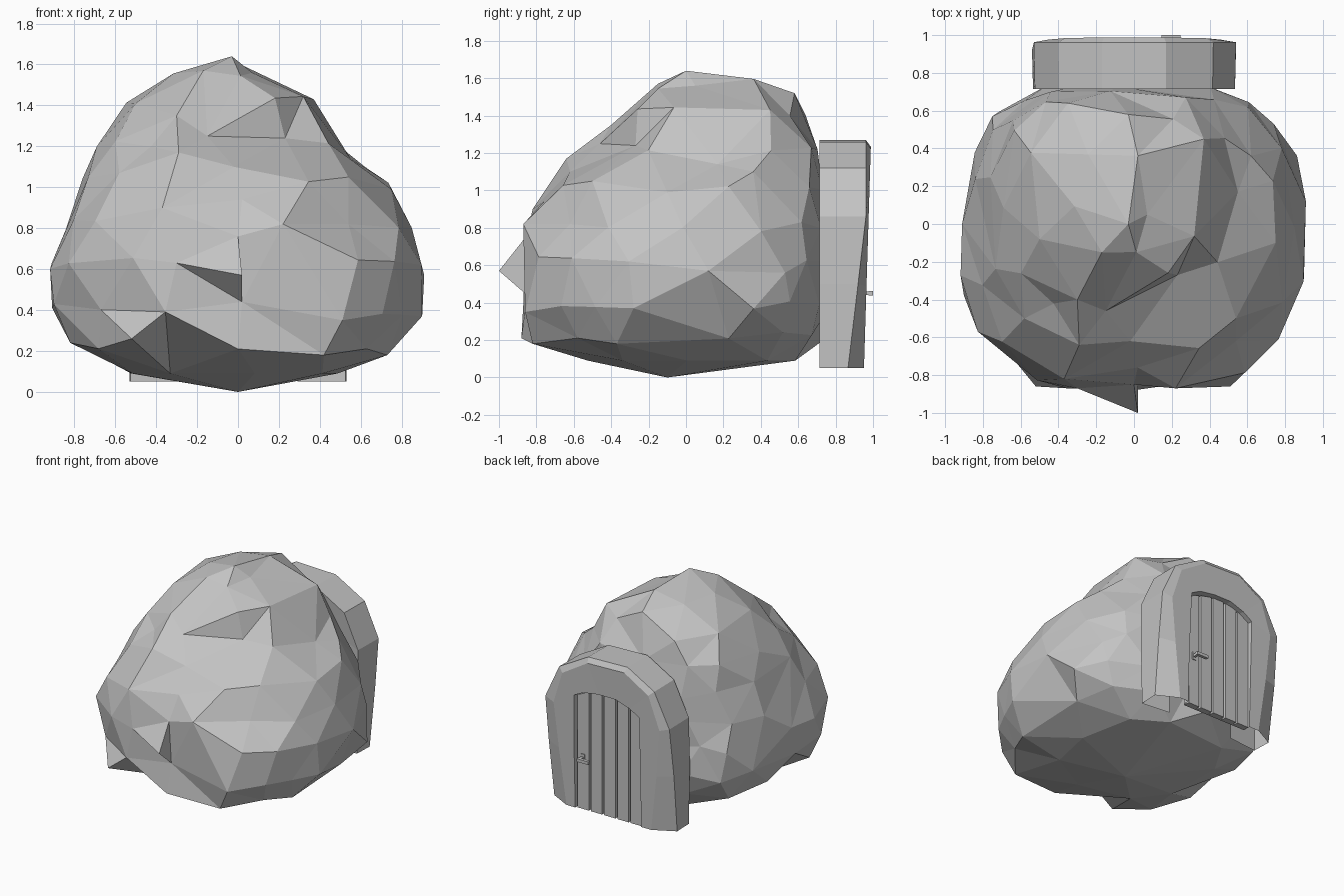
import bpy, bmesh, math, random
from mathutils import Vector

random.seed(4)
if "Cube" in bpy.data.objects:
    bpy.data.objects.remove(bpy.data.objects["Cube"])

stone = bpy.data.materials.new("grey stone")
stone.use_nodes = True
stone.diffuse_color = (0.55, 0.55, 0.55, 1)
stone.node_tree.nodes["Principled BSDF"].inputs["Base Color"].default_value = stone.diffuse_color


def make_object(name, bm):
    mesh = bpy.data.meshes.new(name)
    bm.to_mesh(mesh)
    bm.free()
    mesh.materials.append(stone)
    obj = bpy.data.objects.new(name, mesh)
    bpy.context.collection.objects.link(obj)
    return obj


def squircle(t):
    power = .72 if math.sin(t) > 0 else .82
    return [math.copysign(abs(v) ** power, v) for v in (math.cos(t), math.sin(t))]


# Boulder: stacked rings (count, height, left, right, front, back)
RINGS = [(9, .09, -.55, .5, -.52, .6), (14, .22, -.82, .76, -.88, .74),
         (16, .4, -.89, .9, -.91, .77), (16, .62, -.91, .9, -.93, .76),
         (15, .82, -.85, .84, -.88, .75), (14, 1.02, -.78, .74, -.74, .74),
         (12, 1.22, -.7, .52, -.5, .71), (10, 1.42, -.58, .34, -.36, .63),
         (6, 1.56, -.33, .1, -.17, .4)]
# Foot, ledges and outcrops that pull the closest ring point
CRAGS = [(0, -.88, .21), (.42, -.82, .18), (-.52, -.86, .26), (.73, -.37, .18),
         (-.82, -.35, .24), (.02, -1, .57), (.02, -.85, .44), (-.3, -.87, .63),
         (0, -.85, .76), (.22, -.87, .82), (.51, -.86, .35), (-.37, -.82, .9),
         (.02, -.76, .94), (-.29, -.64, 1.17), (-.02, -.62, 1.1), (-.58, -.5, 1.07),
         (-.15, -.46, 1.25), (.23, -.27, 1.24), (-.3, -.4, 1.35), (.54, -.62, .82),
         (.75, -.1, .99), (.54, -.5, 1.05), (.62, .36, 1.1), (.55, .17, 1.14),
         (.07, .05, 1.56), (-.5, -.08, 1.41), (-.17, -.15, 1.57), (-.03, .58, 1.52),
         (-.35, .64, 1.4), (.37, .45, 1.43), (.91, .12, .57), (.9, -.28, .37),
         (-.91, 0, .63), (-.9, -.38, .43), (.74, .53, .56), (-.75, .57, .6)]

bm = bmesh.new()
rings = []
for k, (n, z, left, right, front, back) in enumerate(RINGS):
    ring = []
    for i in range(n):
        t = 2 * math.pi * (i + 0.5 * (k % 2)) / n
        u, v = squircle(t + random.uniform(-.06, .06))
        grow = random.uniform(.97, 1.02)
        x = (left + right) / 2 + u * grow * (right - left) / 2
        y = (front + back) / 2 + v * grow * (back - front) / 2
        dz = random.uniform(-.03, .03) if k else 0
        ring.append(bm.verts.new((x, y, z + dz)))
    rings.append(ring)
free = [v for ring in rings[1:] for v in ring]
for crag in CRAGS:
    tip = min(free, key=lambda p: (p.co - Vector(crag)).length)
    move = Vector(crag) - tip.co
    free.remove(tip)
    # Neighbours follow a little, so outcrops do not become spikes
    for p in free:
        p.co += move * .3 * max(0, 1 - (p.co - tip.co).length / .4)
    tip.co = crag

# Zip neighbouring rings together with triangles, then relax the diagonals
for lo, hi in zip(rings, rings[1:]):
    a = b = 0
    while a < len(lo) or b < len(hi):
        p, q = lo[a % len(lo)], hi[b % len(hi)]
        if b == len(hi) or (a < len(lo) and (a + .5) / len(lo) <= (b + .5) / len(hi)):
            a += 1
            bm.faces.new((p, lo[a % len(lo)], q))
        else:
            b += 1
            bm.faces.new((p, hi[b % len(hi)], q))
for ring, peak in ((rings[0], (0, -.1, 0)), (rings[-1], (-.03, 0, 1.64))):
    cap = bm.verts.new(peak)
    for p, q in zip(ring, ring[1:] + ring[:1]):
        bm.faces.new((p, q, cap))
bmesh.ops.recalc_face_normals(bm, faces=bm.faces)
bmesh.ops.beautify_fill(bm, faces=bm.faces, edges=bm.edges, method='ANGLE')
make_object("boulder", bm)

# Door arch: matching outer and inner outlines lofted through the wall depth
OUTER = [(.53, .05), (.54, .5), (.54, .86), (.42, 1.12), (.17, 1.26),
         (-.17, 1.27), (-.4, 1.14), (-.53, .88), (-.54, .5), (-.53, .05)]
INNER = [(.29, .05), (.29, .45), (.28, .94), (.2, .98), (.07, 1.0),
         (-.08, 1.0), (-.2, .96), (-.28, .91), (-.28, .45), (-.28, .05)]
bm = bmesh.new()


def loop(points, scale, depth):
    return [bm.verts.new((x * scale(z), depth(z), z)) for x, z in points]


layers = [loop(INNER, lambda z: 1, lambda z: .74),
          loop(OUTER, lambda z: .99, lambda z: .715),
          loop(OUTER, lambda z: 1, lambda z: .86 + .12 * min(z, .85)),
          loop(OUTER, lambda z: .68 + .2 * z, lambda z: .95 + .03 * z),
          loop(INNER, lambda z: 1, lambda z: .95 + .03 * z),
          loop(INNER, lambda z: 1, lambda z: .9)]
for v in layers[3]:
    v.co.z = .05 + (v.co.z - .05) * .97
for one, two in zip(layers, layers[1:]):
    for i in range(len(OUTER) - 1):
        bm.faces.new((one[i], one[i + 1], two[i + 1], two[i]))
bmesh.ops.recalc_face_normals(bm, faces=bm.faces)
make_object("door_arch", bm)


def box(name, centre, size):
    bm = bmesh.new()
    bmesh.ops.create_cube(bm, size=1)
    for v in bm.verts:
        v.co = Vector(centre) + Vector(a * b for a, b in zip(v.co, size))
    return make_object(name, bm)


# Door: backing panel plus five planks with sloping tops
box("door_backing", (0, .9, .48), (.56, .02, .86))
step = .114
for i in range(5):
    x = (i - 2) * step
    plank = box(f"door_plank_{i + 1}", (x, .925, .5), (step - .016, .03, .9))
    for v in plank.data.vertices:
        if v.co.z > .5:
            v.co.z = 1.0 - .9 * v.co.x ** 2

# Handle: plate, stem and lever
box("handle_plate", (.23, .943, .45), (.03, .008, .06))
box("handle_stem", (.23, .965, .45), (.02, .05, .02))
box("handle_lever", (.195, .988, .45), (.1, .024, .024))
